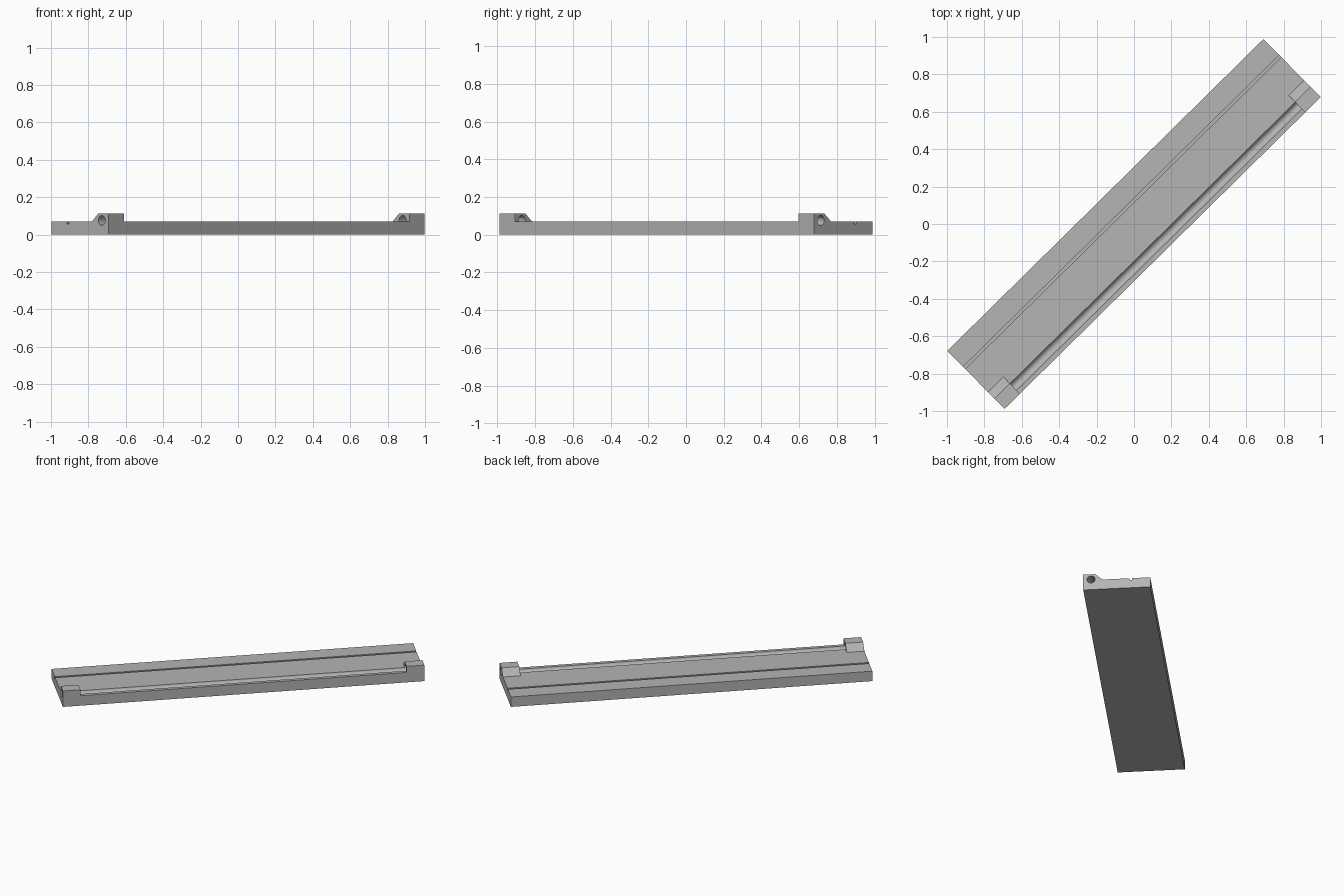
import bpy
import math

if "Cube" in bpy.data.objects:
    bpy.data.objects.remove(bpy.data.objects["Cube"])

L, W, H = 2.374, 0.436, 0.071      # plank length, width, height
HUB_H, HUB_L = 0.114, 0.116        # end block height and length
BORE_V, BORE_Z, BORE_R = -0.167, 0.076, 0.026
ANGLE = math.radians(44.6)


def material(name, value):
    m = bpy.data.materials.new(name)
    m.diffuse_color = (*value, 1)
    m.use_nodes = True
    m.node_tree.nodes["Principled BSDF"].inputs["Base Color"].default_value = m.diffuse_color
    return m


grey = material("grey", (0.46, 0.46, 0.46))


def extrude(name, profile, u0, u1):
    """Sweep a (v, z) outline along the plank's length."""
    n = len(profile)
    verts = [(u, v, z) for u in (u0, u1) for v, z in profile]
    faces = [tuple(reversed(range(n))), tuple(range(n, 2 * n))]
    faces += [(i, (i + 1) % n, n + (i + 1) % n, n + i) for i in range(n)]
    mesh = bpy.data.meshes.new(name)
    mesh.from_pydata(verts, [], faces)
    mesh.materials.append(grey)
    ob = bpy.data.objects.new(name, mesh)
    bpy.context.collection.objects.link(ob)
    ob.rotation_euler.z = ANGLE
    return ob


def arc(a0, a1, steps):
    """Points on the bore circle, angles in radians."""
    return [(BORE_V + BORE_R * math.cos(a0 + (a1 - a0) * i / steps),
             BORE_Z + BORE_R * math.sin(a0 + (a1 - a0) * i / steps))
            for i in range(steps + 1)]


def smooth(ob):
    bpy.ops.object.select_all(action='DESELECT')
    bpy.context.view_layer.objects.active = ob
    ob.select_set(True)
    bpy.ops.object.shade_smooth_by_angle(angle=math.radians(30))


# plank with a narrow rectangular groove and a round open trough
dip = math.asin((H - BORE_Z) / BORE_R)
trough = arc(dip, -math.pi - dip, 20)
groove = [(0.098, H), (0.098, H - 0.013), (0.082, H - 0.013), (0.082, H)]
outline = [(-W / 2, 0), (W / 2, 0), (W / 2, H)] + groove + trough + [(-W / 2, H)]
smooth(extrude("plank", outline, -L / 2, L / 2))

# end blocks: sloped on the inner side, with the bore passing through
for name, u0, u1 in (("left_end_block", -L / 2, -L / 2 + HUB_L),
                     ("right_end_block", L / 2 - HUB_L, L / 2)):
    upper = arc(-math.pi - dip, -2 * math.pi + dip, 20)   # over the bore
    block = [(-W / 2, H)] + upper + [(-0.092, H), (-0.141, HUB_H), (-W / 2, HUB_H)]
    smooth(extrude(name, block, u0, u1))
